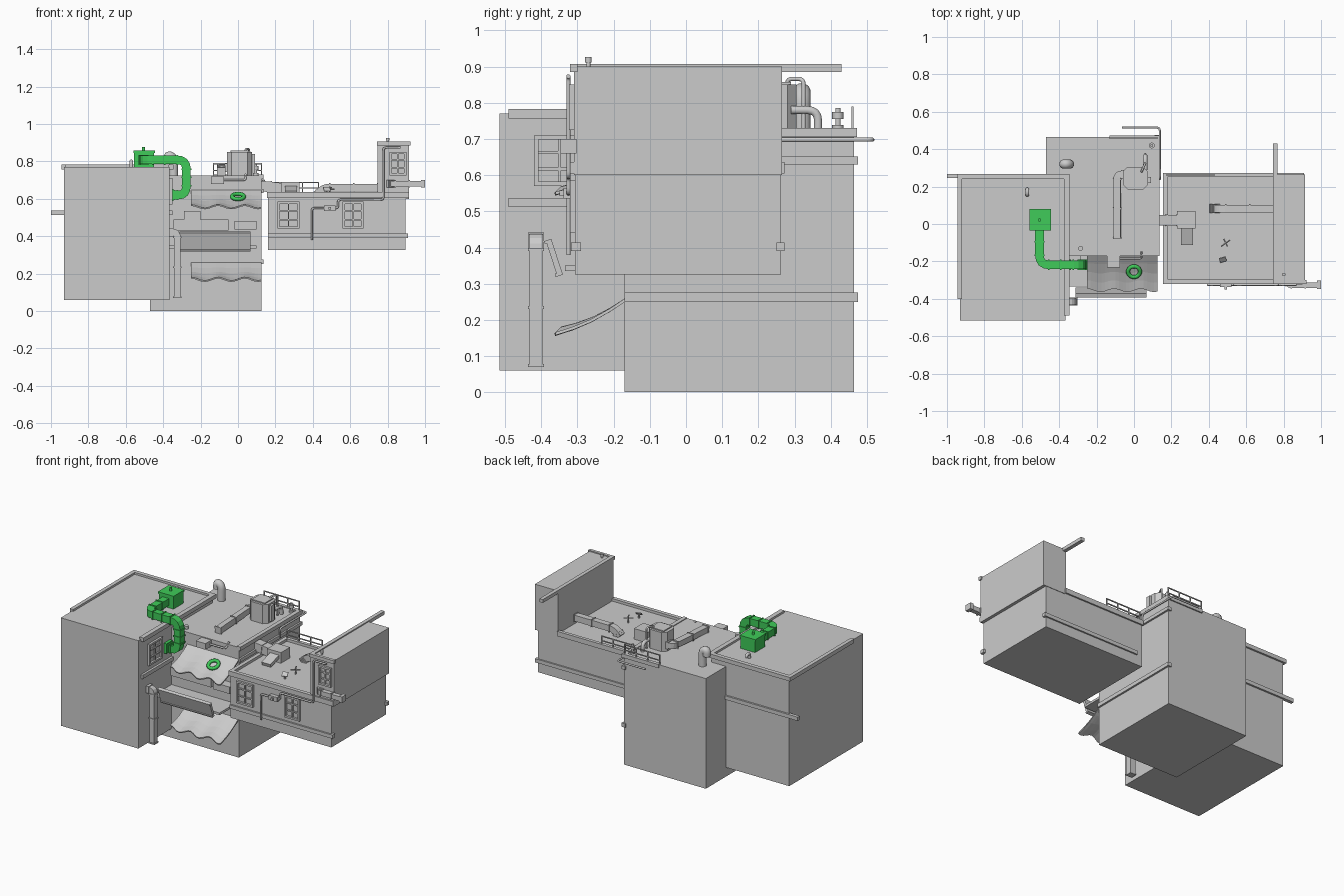
import bpy, bmesh, math
from mathutils import Vector, Quaternion

if "Cube" in bpy.data.objects:
    bpy.data.objects.remove(bpy.data.objects["Cube"])

green = bpy.data.materials.new("green")
green.diffuse_color = (0.05, 0.6, 0.1, 1)
green.use_nodes = True
green.node_tree.nodes["Principled BSDF"].inputs["Base Color"].default_value = green.diffuse_color


def finish(bm, name, mat=None, smooth=False):
    bmesh.ops.recalc_face_normals(bm, faces=bm.faces)
    me = bpy.data.meshes.new(name)
    bm.to_mesh(me)
    bm.free()
    if smooth:
        for p in me.polygons:
            p.use_smooth = True
        me.set_sharp_from_angle(angle=math.radians(50))
    if mat:
        me.materials.append(mat)
    ob = bpy.data.objects.new(name, me)
    bpy.context.collection.objects.link(ob)
    return ob


def add_box(bm, x0, x1, y0, y1, z0, z1):
    vs = bmesh.ops.create_cube(bm, size=1)["verts"]
    for v in vs:
        v.co = ((x0 + x1) / 2 + v.co.x * (x1 - x0),
                (y0 + y1) / 2 + v.co.y * (y1 - y0),
                (z0 + z1) / 2 + v.co.z * (z1 - z0))


def boxes(name, *specs, mat=None):
    bm = bmesh.new()
    for s in specs:
        add_box(bm, *s)
    return finish(bm, name, mat)


def tube(bm, pts, r, n, bend, r_side=None):
    """Sweep an n-sided section along a path with rounded corners."""
    pts = [Vector(p) for p in pts]
    path = [pts[0]]
    for a, b, c in zip(pts, pts[1:], pts[2:]):
        p = b + (a - b).normalized() * min(bend, (a - b).length * .49)
        q = b + (c - b).normalized() * min(bend, (c - b).length * .49)
        for i in range(5):
            t = i / 4
            path.append(p * (1 - t) ** 2 + b * 2 * t * (1 - t) + q * t * t)
    path.append(pts[-1])
    d = (path[1] - path[0]).normalized()
    side = d.cross(Vector((0, 0, 1)))
    if side.length < .1:
        side = Vector((1, 0, 0))
    side.normalize()
    prev, rings = d, []
    for i, p in enumerate(path):
        t = (path[min(i + 1, len(path) - 1)] - path[max(i - 1, 0)]).normalized()
        side = prev.rotation_difference(t) @ side
        prev, up = t, side.cross(t)
        k = math.sqrt(2) if n == 4 else 1
        rings.append([bm.verts.new(p + (side * math.cos(a) + up * math.sin(a)) * r * k)
                      for a in [(j + .5) * math.tau / n for j in range(n)]])
    for a, b in zip(rings, rings[1:]):
        for j in range(n):
            bm.faces.new((a[j], a[(j + 1) % n], b[(j + 1) % n], b[j]))
    bm.faces.new(rings[0])
    bm.faces.new(rings[-1])


def pipe(name, *paths, r=.006, n=8, bend=.015, mat=None):
    bm = bmesh.new()
    for p in paths:
        tube(bm, p, r, n, bend)
    return finish(bm, name, mat, n > 4)


def duct(name, pts, r=.022, bend=.05, mat=None, flange=.004):
    """Square duct with a raised seam at both ends of each straight run."""
    bm = bmesh.new()
    tube(bm, pts, r, 4, bend)
    for i in range(len(pts) - 1):
        a, b = Vector(pts[i]), Vector(pts[i + 1])
        d, length = (b - a).normalized(), (b - a).length
        s0 = .004 if i == 0 else bend
        s1 = length - (.004 if i == len(pts) - 2 else bend)
        for s in [s0, (s0 + s1) / 2, s1]:
            if s1 > s0:
                tube(bm, [a + d * (s - .004), a + d * (s + .004)], r + flange, 4, 0)
    return finish(bm, name, mat)


def window(name, axis, wall, out, u0, u1, z0, z1, cols=2, rows=3):
    """Framed window with glazing bars on an x or y wall."""
    w = .012
    bm = bmesh.new()

    def bar(a0, a1, b0, b1, depth):
        lo, hi = sorted((wall - out * .004, wall + out * depth))
        add_box(bm, *((a0, a1, lo, hi) if axis == "y" else (lo, hi, a0, a1)), b0, b1)
    bar(u0, u0 + w, z0, z1, .014)
    bar(u1 - w, u1, z0, z1, .014)
    bar(u0, u1, z0, z0 + w, .014)
    bar(u0, u1, z1 - w, z1, .014)
    for i in range(1, cols):
        u = u0 + (u1 - u0) * i / cols
        bar(u - .004, u + .004, z0, z1, .009)
    for i in range(1, rows):
        z = z0 + (z1 - z0) * i / rows
        bar(u0, u1, z - .004, z + .004, .009)
    finish(bm, name)


def awning(name, z_top):
    """Sagging cloth sheet that ripples more toward its free edge."""
    bm = bmesh.new()
    bmesh.ops.create_grid(bm, x_segments=20, y_segments=4, size=.5)
    for v in bm.verts:
        t = .5 - v.co.y
        x = -.25 + .375 * (v.co.x + .5)
        wave = math.sin(x * 44) * .009 * t
        v.co = (x, -.165 - .19 * t + wave, z_top - .09 * t - .012 * math.sin(t * math.pi) + wave)
    ob = finish(bm, name)
    sol = ob.modifiers.new("thickness", "SOLIDIFY")
    sol.thickness = .008


def railing(name, x0, x1, y, z0, z1, posts=4):
    step = (x1 - x0) / (posts - 1)
    specs = [(x0, x1, y - .003, y + .003, z - .006, z) for z in (z1, (z0 + z1) / 2)]
    specs += [(x0 + i * step - .003, x0 + i * step + .003, y - .003, y + .003, z0, z1)
              for i in range(posts)]
    boxes(name, *specs)


# Main building volumes
boxes("left_building", (-.93, -.365, -.515, .255, .06, .77))
boxes("middle_building", (-.47, .125, -.17, .465, 0, .725))
boxes("right_building", (.16, .895, -.307, .262, .325, .62))
boxes("right_tower", (.745, .915, -.31, .265, .60, .90))

# Cornices, parapets and wall bands
boxes("left_cornice", (-.945, -.92, -.40, .267, .757, .783), (-.945, -.345, .24, .267, .757, .783),
      (-.375, -.345, -.49, .267, .757, .783))
boxes("left_bands", (-1.0, -.37, .245, .267, .512, .537), (-.38, -.35, -.49, -.1, .512, .537))
boxes("middle_parapet", (.11, .137, -.17, .47, .705, .73), (-.13, .137, .45, .473, .705, .73))
boxes("middle_bands", (.11, .137, -.17, .475, .63, .652), (.11, .137, -.17, .475, .25, .275))
boxes("right_cornice", (.155, .915, -.32, -.295, .605, .637), (.155, .18, -.32, .272, .605, .637),
      (.155, .75, .25, .272, .605, .637))
boxes("right_bands", (.16, .91, -.318, -.29, .39, .414), (.2, .91, .25, .272, .39, .414))
boxes("tower_cornice", (.742, .767, -.32, .43, .885, .907), (.742, .922, -.32, -.30, .885, .907))

# Windows
for i, (x0, x1) in enumerate([(.21, .33), (.56, .67)]):
    window(f"front_window_{i}", "y", -.307, -1, x0, x1, .44, .585)
window("tower_window", "y", -.31, -1, .81, .90, .725, .85)
window("side_window", "x", -.365, 1, -.42, -.28, .57, .71)

# Shop front: awnings, tilted panel, counter and shelves
awning("upper_awning", .65)
awning("lower_awning", .262)
panel = boxes("tilted_panel", (-.19, .19, -.008, .008, -.052, .052),
              (-.19, .19, -.013, .008, .043, .052), (-.19, .19, -.013, .008, -.052, -.043))
panel.location = (-.123, -.364, .372)
panel.rotation_euler.x = math.radians(18)
boxes("counter", (-.365, .10, -.335, -.17, .335, .35))
boxes("shelves", (-.345, -.05, -.21, -.165, .43, .49), (-.29, -.20, -.21, -.165, .49, .535),
      (-.02, .10, -.23, -.165, .435, .48))

# Green life ring lying on the upper awning
bm = bmesh.new()
tilt = Quaternion((1, 0, 0), math.radians(26))
rings = []
for i in range(20):
    a = i * math.tau / 20
    rings.append([bm.verts.new(Vector((0, -.255, .612)) + tilt @ Vector((
        (.032 + .011 * math.cos(b)) * math.cos(a), (.032 + .011 * math.cos(b)) * math.sin(a),
        .011 * math.sin(b)))) for b in [j * math.tau / 8 for j in range(8)]])
for i in range(20):
    a, b = rings[i], rings[(i + 1) % 20]
    for j in range(8):
        bm.faces.new((a[j], a[(j + 1) % 8], b[(j + 1) % 8], b[j]))
finish(bm, "life_ring", green, True)

# Green roof fan box and its duct to the side wall
boxes("fan_box", (-.556, -.449, -.03, .075, .77, .847), (-.56, -.445, -.034, .079, .845, .857), mat=green)
pipe("fan_box_knob", [(-.505, .022, .85), (-.505, .022, .877)], r=.009, mat=green)
duct("green_duct", [(-.505, -.02, .808), (-.505, -.218, .808), (-.276, -.218, .808),
                    (-.276, -.218, .62), (-.36, -.218, .62)], r=.023, mat=green)
boxes("green_duct_flange", (-.368, -.345, -.25, -.186, .587, .653), mat=green)

# Grey ducts
duct("wall_duct", [(-.37, -.415, .42), (-.325, -.415, .42), (-.325, -.415, .07)], r=.018, bend=.025)
duct("roof_duct", [(.75, .082, .66), (.46, .082, .66), (.42, .082, .62)], r=.02, bend=.03)
duct("unit_duct", [(-.05, .265, .765), (-.09, .265, .765), (-.09, -.08, .745)], r=.019, bend=.025)
duct("tower_duct", [(.81, -.30, .68), (.83, -.327, .68), (.995, -.327, .68)], r=.015, bend=.01)
boxes("tower_duct_end", (.978, 1.0, -.347, -.303, .66, .70))
duct("link_duct", [(.11, .02, .67), (.24, .02, .655)], r=.028, bend=0)
boxes("link_box", (.23, .33, -.025, .07, .62, .69))
hood = boxes("link_hood", (.25, .315, -.115, -.02, -.01, .012))
hood.location.z = .665
hood.rotation_euler.x = math.radians(18)

# Chamfered roof unit on the middle building
bm = bmesh.new()
add_box(bm, -.06, .075, .185, .305, .72, .85)
bmesh.ops.bevel(bm, geom=[e for e in bm.edges if abs(e.verts[0].co.z - e.verts[1].co.z) > .1],
                offset=.025, segments=1, affect="EDGES")
finish(bm, "roof_unit")
boxes("roof_unit_trim", (-.04, .055, .20, .29, .85, .857), (.045, .09, .22, .25, .735, .84))
boxes("edge_box", (-.145, -.075, -.232, -.165, .68, .72))

# Pipes
pipe("front_pipe", [(.395, -.325, .38), (.395, -.325, .55), (.535, -.325, .55), (.535, -.325, .595),
                    (.777, -.325, .595), (.777, -.325, .873), (.87, -.325, .873)])
boxes("pipe_valve", (.46, .52, -.338, -.312, .535, .565), (.483, .497, -.35, -.312, .543, .557))
pipe("railing_pipe", [(-.065, .515, .698), (.138, .515, .698), (.138, .24, .698), (.138, .24, .64)])
pipe("edge_pipe", [(-.14, -.185, .70), (.04, -.185, .70), (.04, -.15, .73)])
pipe("unit_pipe", [(.04, .28, .84), (.04, .28, .866), (.06, .325, .866), (.06, .325, .73)])
pipe("bent_pipe", [(.06, .29, .78), (.06, .365, .78), (.06, .365, .72)], r=.012, bend=.03)
pipe("gooseneck_vent", [(-.345, .32, .72), (-.345, .32, .82), (-.375, .32, .835), (-.375, .32, .795)],
     r=.025, n=12, bend=.025)
pipe("left_roof_pipe", [(-.57, .155, .76), (-.57, .155, .80), (-.57, .185, .80), (-.57, .185, .785)],
     r=.01)

# Small vents and posts
pipe("mushroom_vent", [(.095, .42, .72), (.095, .42, .785)], r=.008)
pipe("mushroom_cap", [(.095, .42, .755), (.095, .42, .775)], r=.016, n=10)
pipe("mushroom_base", [(.095, .42, .72), (.095, .42, .738)], r=.016, n=10)
pipe("tower_post", [(.80, -.27, .89), (.80, -.27, .915)], r=.006)
pipe("tower_post_cap", [(.80, -.27, .912), (.80, -.27, .926)], r=.01)
pipe("roof_post", [(-.285, -.13, .71), (-.285, -.13, .745)], r=.014)
pipe("aerial", [(.49, -.10, .61), (.49, -.10, .665)], [(.465, -.12, .65), (.515, -.085, .65)],
     [(.48, -.08, .66), (.50, -.12, .66)], r=.004, n=6)
dish = boxes("roof_plate", (-.018, .018, -.015, .015, -.003, .003))
dish.location = (.475, -.19, .65)
dish.rotation_euler = (.7, 0, .3)
pipe("plate_post", [(.475, -.19, .61), (.475, -.19, .65)], r=.005, n=6)

# Railings
railing("middle_railing", -.13, .125, .46, .72, .79)
railing("right_railing", .175, .43, .262, .63, .69)
